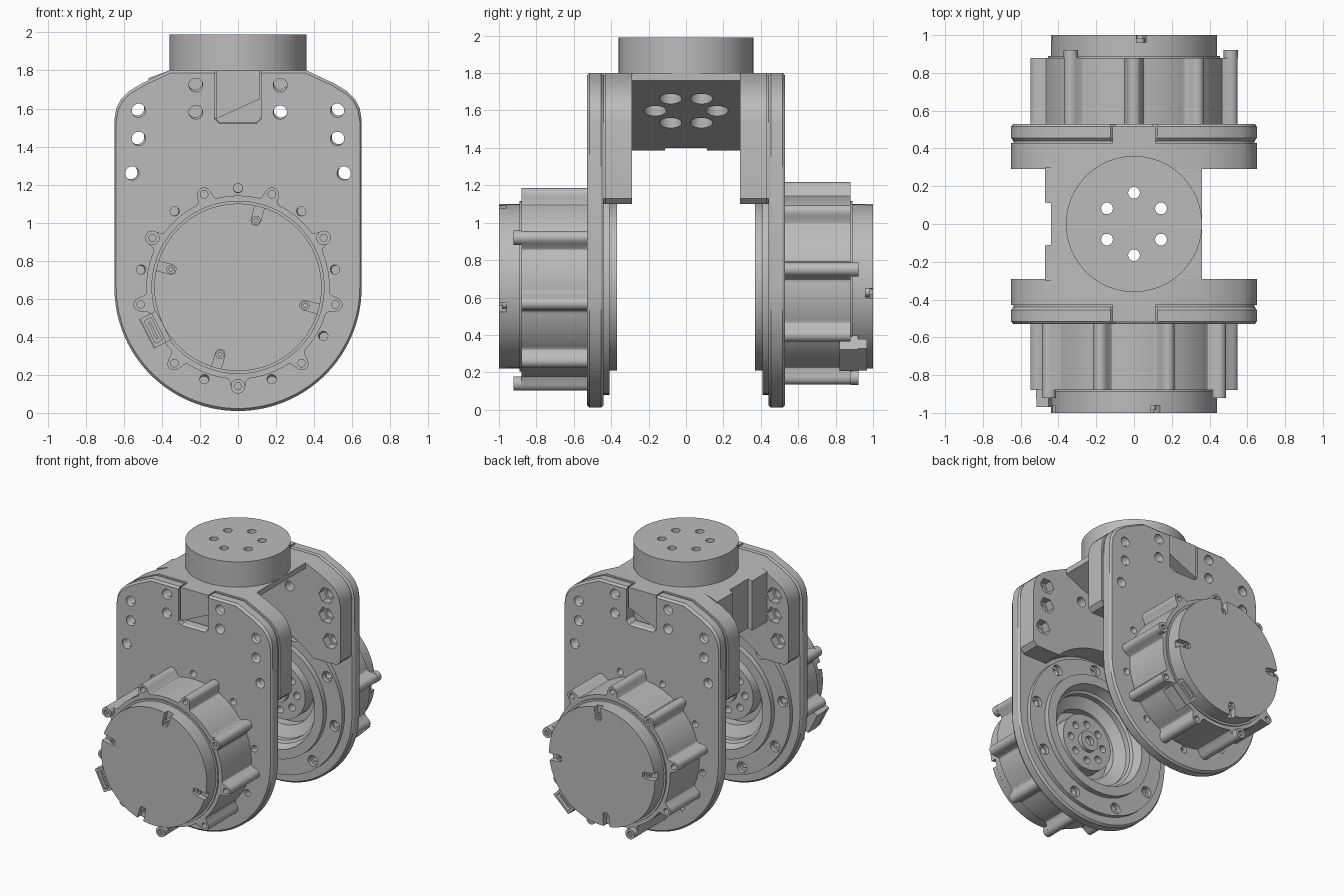
import bpy, bmesh
from math import sin, cos, radians, sqrt

if "Cube" in bpy.data.objects:
    bpy.data.objects.remove(bpy.data.objects["Cube"])

GREY = (0.5, 0.5, 0.5, 1)
metal = bpy.data.materials.new("plain grey metal")
metal.use_nodes = True
metal.diffuse_color = GREY
metal.node_tree.nodes["Principled BSDF"].inputs["Base Color"].default_value = GREY

AXIS_Z = 0.66                       # height of the motor axis
parts = []


def polar(r, deg, cz=AXIS_Z):
    return (r * cos(radians(deg)), cz + r * sin(radians(deg)))


def circle(c, r, n=24):
    return [(c[0] + r * cos(radians(360 * i / n)), c[1] + r * sin(radians(360 * i / n)))
            for i in range(n)]


def disc(r, n=96):
    return circle((0, AXIS_Z), r, n)


def mirrored(half):
    """Close an outline given by its right half, listed bottom to top."""
    return half + [(-x, z) for x, z in reversed(half)]


def slab(name, loops, a, b, upright=False, taper=1.0):
    """Extrude outlines with holes from a to b, along y or (upright) along z."""
    curve = bpy.data.curves.new(name, "CURVE")
    curve.dimensions, curve.fill_mode = "2D", "BOTH"
    curve.extrude = abs(b - a) / 2
    for loop in loops:
        spline = curve.splines.new("POLY")
        spline.points.add(len(loop) - 1)
        for p, (u, v) in zip(spline.points, loop):
            p.co = (u, v, 0, 1)
        spline.use_cyclic_u = True
    temp = bpy.data.objects.new("temp", curve)
    bpy.context.collection.objects.link(temp)
    dg = bpy.context.evaluated_depsgraph_get()
    mesh = bpy.data.meshes.new_from_object(temp.evaluated_get(dg))
    bpy.data.objects.remove(temp)
    bm = bmesh.new()
    bm.from_mesh(mesh)
    bmesh.ops.remove_doubles(bm, verts=bm.verts, dist=0.0001)
    mid = (a + b) / 2
    for v in bm.verts:
        x, y, z = v.co
        if upright:
            v.co = (x, y, mid + z)
            continue
        v.co = (x, mid - z, y)
        if taper != 1 and abs(v.co.y - b) < 0.001:
            v.co.x *= taper
            v.co.z = 0.9 + (v.co.z - 0.9) * taper
    bmesh.ops.recalc_face_normals(bm, faces=bm.faces)
    bm.to_mesh(mesh)
    bm.free()
    mesh.name = name
    mesh.materials.clear()
    mesh.materials.append(metal)
    ob = bpy.data.objects.new(name, mesh)
    bpy.context.collection.objects.link(ob)
    parts.append(ob)
    return ob


def lathe(name, profile, s):
    """Spin (radius, depth) points about the motor axis."""
    bm = bmesh.new()
    vs = [bm.verts.new((r, s * y, AXIS_Z)) for r, y in profile]
    es = [bm.edges.new(p) for p in zip(vs, vs[1:])]
    bmesh.ops.spin(bm, geom=vs + es, cent=(0, 0, AXIS_Z), axis=(0, 1, 0),
                   angle=radians(360), steps=72, use_merge=True)
    bmesh.ops.remove_doubles(bm, verts=bm.verts, dist=0.0001)
    bmesh.ops.recalc_face_normals(bm, faces=bm.faces)
    mesh = bpy.data.meshes.new(name)
    bm.to_mesh(mesh)
    bm.free()
    mesh.materials.append(metal)
    ob = bpy.data.objects.new(name, mesh)
    bpy.context.collection.objects.link(ob)
    parts.append(ob)


def cut(target, cutter):
    mod = target.modifiers.new("cut", "BOOLEAN")
    mod.operation, mod.object, mod.solver = "DIFFERENCE", cutter, "EXACT"
    dg = bpy.context.evaluated_depsgraph_get()
    mesh = bpy.data.meshes.new_from_object(target.evaluated_get(dg))
    target.modifiers.clear()
    target.data = mesh
    parts.remove(cutter)
    bpy.data.objects.remove(cutter)


# Outlines shared by both sides
shoulder = [(0.65, 1.54), (0.64, 1.6), (0.615, 1.65), (0.575, 1.69), (0.5, 1.735), (0.36, 1.8)]
notch = [(0.125, 1.8), (0.125, 1.555), (0.1, 1.53)]
plate_outline = mirrored([polar(0.65, d) for d in range(-90, 1, 3)][1:] + shoulder + notch)
cheek_outline = mirrored([polar(0.61, d) for d in range(88, 45, -3)]
                         + [(0.45, 1.1), (0.62, 1.1), (0.65, 1.13)] + shoulder)
nut_spots = [(m * x, z) for m in (-1, 1) for x, z in ((0.53, 1.6), (0.53, 1.45), (0.565, 1.265))]
pin_spots = [(m * 0.225, z) for m in (-1, 1) for z in (1.735, 1.59)]
upper_holes = [circle(c, 0.037) for c in nut_spots + pin_spots]


def side(s, word):
    def ang(a):                     # the back motor is turned half round and spun
        return a if s < 0 else 160 - a

    def put(name, loops, a, b, **k):
        return slab(word + "_" + name, loops, s * a, s * b, **k)

    lobes = [ang(-90 + 40 * i) for i in range(9)]
    gaps = [polar(0.525, ang(90 + 40 * i)) for i in range(9)]

    # Side plate with chamfered rims
    holes = upper_holes + [circle(c, 0.025, 16) for c in gaps] + [disc(0.39)]
    put("plate", [plate_outline] + holes, 0.455, 0.515)
    put("plate_outer_rim", [plate_outline] + holes, 0.515, 0.53, taper=0.985)
    put("plate_inner_rim", [plate_outline] + holes, 0.455, 0.44, taper=0.985)

    # Yoke cheek with hexagonal nut pockets
    put("cheek", [cheek_outline] + upper_holes, 0.35, 0.43)
    put("cheek_seam", [[(x * 0.98, z - 0.012 if z > 1.5 else z) for x, z in cheek_outline]]
        + upper_holes, 0.43, 0.44)
    put("cheek_inner", [cheek_outline] + [circle(c, 0.06, 6) for c in nut_spots]
        + [circle(c, 0.037) for c in pin_spots], 0.29, 0.35)
    put("yoke_tab", [[(-0.115, 1.546), (0.115, 1.65), (0.115, 1.8), (-0.115, 1.8)]], 0.42, 0.52)

    # Bearing flange and output hub
    put("flange", [disc(0.58), disc(0.39)] + [circle(c, 0.04) for c in gaps], 0.41, 0.445)
    put("flange_step", [disc(0.45), disc(0.38)], 0.37, 0.41)
    lathe(word + "_bore", [(0.38, 0.38), (0.36, 0.44), (0.34, 0.45), (0.34, 0.49), (0.26, 0.53),
                           (0.26, 0.6), (0, 0.6)], s)
    put("hub", [disc(0.21, 48)] + [circle(polar(0.14, 45 * i), 0.027, 16) for i in range(8)],
        0.5, 0.6)
    put("hub_boss", [disc(0.075, 32), disc(0.035, 24)], 0.47, 0.5)

    # Ribbed motor housing
    def housing_radius(deg):
        d = min(abs((deg - l + 180) % 360 - 180) for l in lobes)
        off = 0.52 * sin(radians(d))
        if off < 0.037:
            return 0.52 * cos(radians(d)) + sqrt(0.037 ** 2 - off ** 2)
        return 0.482 + 0.03 * max(0, 1 - (off - 0.037) / 0.025) ** 2

    put("motor_housing", [[polar(housing_radius(d), d) for d in range(360)], disc(0.37)]
        + [circle(polar(0.52, l), 0.02, 16) for l in lobes], 0.53, 0.88)

    # Motor cap with four slots
    put("motor_collar", [disc(0.455)], 0.87, 0.89)
    put("motor_cap", [disc(0.44)], 0.88, 0.96)
    rim = []
    slots = sorted(ang(75 + 90 * i) % 360 for i in range(4))
    for a in slots:
        rim += [polar(0.44, a - 3.3), polar(0.36, a - 4), polar(0.34, a - 2.5),
                polar(0.34, a + 2.5), polar(0.36, a + 4), polar(0.44, a + 3.3)]
        rim += [polar(0.44, a + d) for d in range(5, 86, 2)]
    put("cap_face", [rim], 0.96, 1.0)
    for a in slots:
        put("cap_screw", [circle(polar(0.366, a), 0.023), circle(polar(0.366, a), 0.011, 6)],
            0.95, 0.985)

    # Long bolts on three ribs
    for a in (30, 150, 270):
        c = polar(0.52, ang(a))
        put("bolt_head", [circle(c, 0.038), circle(c, 0.02, 6)], 0.88, 0.922)
        put("bolt_core", [circle(c, 0.03)], 0.86, 0.9)

    # Cable connector
    def block(r0, r1, half):
        ca, sa = cos(radians(ang(207))), sin(radians(ang(207)))
        return [(r * ca - t * sa, AXIS_Z + r * sa + t * ca)
                for r, t in ((r0, -half), (r1, -half), (r1, half), (r0, half))]
    put("connector", [block(0.44, 0.54, 0.085)], 0.82, 0.92)
    put("connector_shell", [block(0.465, 0.535, 0.085), block(0.48, 0.52, 0.065)], 0.92, 0.968)
    put("connector_pins", [block(0.493, 0.507, 0.05)], 0.92, 0.955)


side(-1, "front")
side(1, "back")

# Yoke bridge with a sloping underside, bolt holes and a side recess
ring = [polar(0.165, 90 + 60 * i, 0) for i in range(6)]
bridge = slab("yoke_bridge", [[(-0.47, 1.386), (0.36, 1.76), (0.36, 1.8), (-0.36, 1.8),
                               (-0.47, 1.76)]], -0.3, 0.3)
cut(bridge, slab("cutter", [circle(c, 0.06) for c in ring], 1.3, 1.72, upright=True))
cut(bridge, slab("cutter", [circle(c, 0.031) for c in ring], 1.6, 1.9, upright=True))
cut(bridge, slab("cutter", [[(-0.6, -0.13), (-0.44, -0.11), (-0.44, 0.11), (-0.6, 0.13)]],
                 1.3, 1.9, upright=True))

# Round mounting boss on top
slab("top_boss", [circle((0, 0), 0.36, 96)] + [circle(c, 0.031) for c in ring],
     1.8, 1.99, upright=True)

# Smooth the round walls and keep edges sharp
bpy.ops.object.select_all(action="DESELECT")
for ob in parts:
    ob.select_set(True)
bpy.context.view_layer.objects.active = parts[0]
bpy.ops.object.shade_smooth_by_angle(angle=radians(30))
